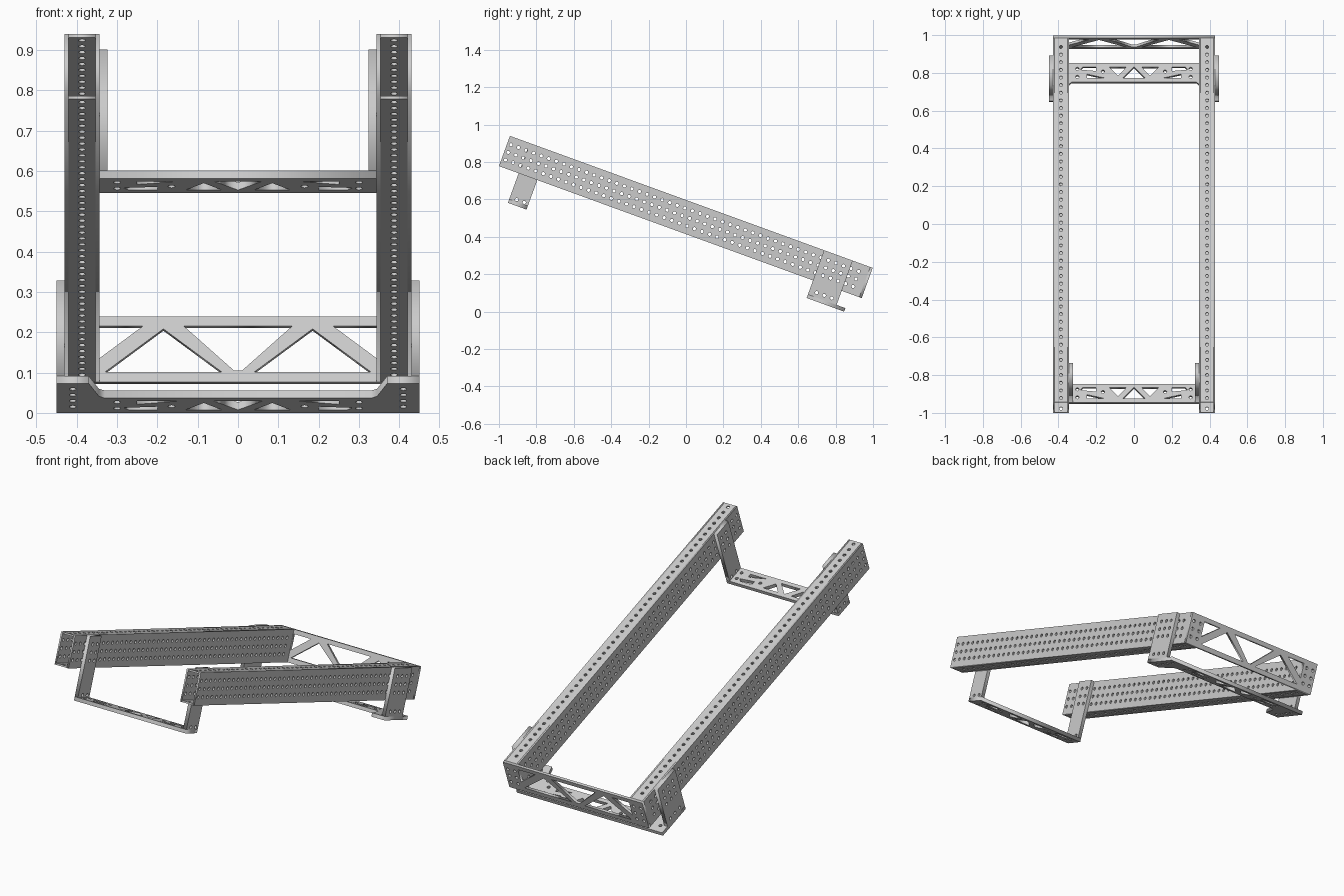
import bpy, bmesh, math
from mathutils import Matrix, Vector

if "Cube" in bpy.data.objects:
    bpy.data.objects.remove(bpy.data.objects["Cube"])

TILT = math.radians(20)
C, S = math.cos(TILT), math.sin(TILT)
P = 0.043            # hole pitch
H = 0.172            # beam height
L = 2.064            # overall length along the slope
WALL = 0.009         # beam wall
X0, X1 = 0.344, 0.43 # beam inner and outer x
T = 0.02             # bracket thickness

# columns of the three frame axes (x across, u down the slope, v up from it)
AX, AU, AV = Vector((1, 0, 0)), Vector((0, C, -S)), Vector((0, S, C))
ORIGIN = Vector((0, -1, 0.778))
PLANES = {'side': (AU, AV, AX), 'flat': (AX, AU, AV), 'end': (AX, AV, AU)}


def circle(x, y, r=0.0088, n=12):
    return [(x + r * math.cos(2 * math.pi * i / n), y + r * math.sin(2 * math.pi * i / n)) for i in range(n)]


def rect(a, b, c, d):
    return [(a, c), (b, c), (b, d), (a, d)]


def mirror(loops):
    return loops + [[(-x, y) for x, y in reversed(p)] for p in loops]


def add_plate(bm, plane, lo, hi, outline, holes):
    """Flat plate with cutouts, filled from a 2D curve and set in the sloped frame."""
    cu = bpy.data.curves.new('profile', 'CURVE')
    cu.dimensions = '2D'
    cu.fill_mode = 'BOTH'
    cu.extrude = (hi - lo) / 2
    for loop in [outline] + holes:
        sp = cu.splines.new('POLY')
        sp.points.add(len(loop) - 1)
        for pt, (x, y) in zip(sp.points, loop):
            pt.co = (x, y, 0, 1)
        sp.use_cyclic_u = True
    ob = bpy.data.objects.new('profile', cu)
    bpy.context.collection.objects.link(ob)
    dg = bpy.context.evaluated_depsgraph_get()
    me = bpy.data.meshes.new_from_object(ob.evaluated_get(dg))
    a, b, n = PLANES[plane]
    pos = ORIGIN + n * (lo + hi) / 2
    me.transform(Matrix((a, b, n)).transposed().to_4x4())
    me.transform(Matrix.Translation(pos))
    bm.from_mesh(me)
    bpy.data.objects.remove(ob)
    bpy.data.curves.remove(cu)
    bpy.data.meshes.remove(me)


def part(name, plates):
    bm = bmesh.new()
    for p in plates:
        one = bmesh.new()
        add_plate(one, *p)
        bmesh.ops.remove_doubles(one, verts=one.verts, dist=1e-5)
        bmesh.ops.recalc_face_normals(one, faces=one.faces)
        tmp = bpy.data.meshes.new('tmp')
        one.to_mesh(tmp)
        one.free()
        bm.from_mesh(tmp)
        bpy.data.meshes.remove(tmp)
    me = bpy.data.meshes.new(name)
    bm.to_mesh(me)
    bm.free()
    bpy.context.collection.objects.link(bpy.data.objects.new(name, me))


def span(side, a, b):
    return (a, b) if side > 0 else (-b, -a)


# lightening cutouts of a cross bar, u measured from its front edge
def bar_cutouts(u0):
    half = [[(0.04, 0.085), (0.085, 0.035), (0.13, 0.085)],
            [(0.15, 0.022), (0.25, 0.022), (0.25, 0.045)],
            [(0.2, 0.062), (0.285, 0.07), (0.27, 0.086), (0.2, 0.086)],
            circle(0.165, 0.06), circle(0.3, 0.03), circle(0.3, 0.075)]
    loops = mirror(half) + [[(-0.06, 0.022), (0.06, 0.022), (0, 0.085)]]
    return [[(x, y + u0) for x, y in p] for p in loops]


cols = [P * (k + 0.5) for k in range(47)]
rows = [P, 2 * P, 3 * P]
BEAM_END = L - 0.014
xm = (X0 + X1) / 2

for side, tag in ((1, 'right'), (-1, 'left')):
    # perforated hollow beam
    web = rect(0, BEAM_END, 0, H)
    web_holes = [circle(u, v) for u in cols for v in rows]
    xs = sorted((side * (X0 + WALL), side * (X1 - WALL)))
    cap = rect(xs[0], xs[1], 0, BEAM_END)
    cap_holes = [circle(side * xm, u) for u in cols]
    part(tag + '_beam', [
        ('side', *span(side, X0, X0 + WALL), web, web_holes),
        ('side', *span(side, X1 - WALL, X1), web, web_holes),
        ('flat', 0, WALL, cap, cap_holes),
        ('flat', H - WALL, H, cap, cap_holes)])

    # upper leg on the inside of the beam
    leg_holes = [circle(u, v) for u in cols[3:5] for v in rows + [-0.136]]
    part(tag + '_upper_leg', [
        ('side', *span(side, X0 - T, X0), rect(0.112, 0.218, -0.148, H), leg_holes)])

    # lower side plate on the outside of the beam
    plate_holes = [circle(u, v) for u in cols[42:45] for v in rows + [-0.055]]
    part(tag + '_lower_side_plate', [
        ('side', *span(side, X1, X1 + T), rect(1.787, 1.95, -0.08, H), plate_holes)])

# upper cross bar between the legs
part('upper_cross_bar', [
    ('flat', -0.168, -0.148, rect(-X0, X0, 0.112, 0.218), bar_cutouts(0.112))])

# lower foot plate, wide at the ends and narrow in the middle
half = [(0.335, 1.893), (0.37, 1.787), (0.45, 1.787), (0.45, 2.0)]
half[0:1] = [(0.33, 1.893), (0.345, 1.88)]
foot = half + [(-x, u) for x, u in reversed(half)]
foot_holes = mirror([circle(0.41, u) for u in cols[42:46]])
part('lower_foot_plate', [('flat', -0.1, -0.08, foot, foot_holes + bar_cutouts(1.893))])

# truss plate closing the low end
truss = mirror([[(0.185, 0.14), (0.04, 0.026), (0.33, 0.026)],
                [(0.235, 0.148), (0.343, 0.148), (0.343, 0.063)]]
               + [circle(x, v) for x in (0.366, 0.409) for v in rows])
truss.append([(-0.135, 0.148), (-0.01, 0.03), (0.01, 0.03), (0.135, 0.148)])
part('end_truss', [('end', BEAM_END, L, rect(-X1, X1, 0, H), truss)])
